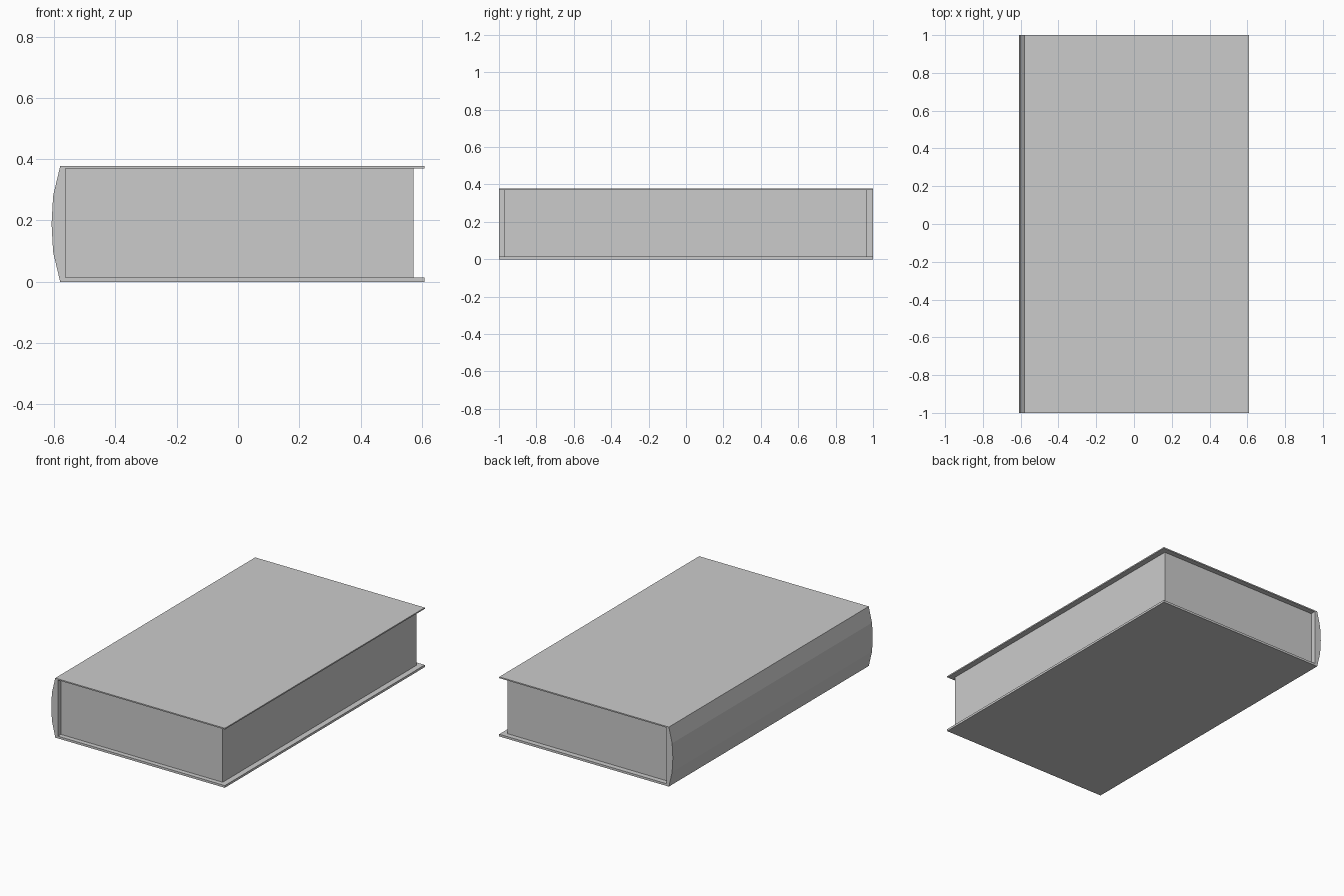
import bpy
import bmesh

cube = bpy.data.objects.get("Cube")
if cube:
    bpy.data.objects.remove(cube, do_unlink=True)

grey = bpy.data.materials.new("plain grey")
grey.use_nodes = True
colour = (0.6, 0.6, 0.6, 1)
grey.diffuse_color = colour
grey.node_tree.nodes["Principled BSDF"].inputs["Base Color"].default_value = colour


def extrude_profile(name, points, y_front, y_back):
    """Extrude an x-z outline along y into a closed, flat-shaded solid."""
    bm = bmesh.new()
    face = bm.faces.new([bm.verts.new((x, y_front, z)) for x, z in points])
    result = bmesh.ops.extrude_face_region(bm, geom=[face])
    moved = [v for v in result["geom"] if isinstance(v, bmesh.types.BMVert)]
    bmesh.ops.translate(bm, verts=moved, vec=(0, y_back - y_front, 0))
    bmesh.ops.recalc_face_normals(bm, faces=bm.faces)
    mesh = bpy.data.meshes.new(name)
    bm.to_mesh(mesh)
    bm.free()
    mesh.materials.append(grey)
    obj = bpy.data.objects.new(name, mesh)
    bpy.context.collection.objects.link(obj)
    return obj


height = 0.377
board_bottom, board_top = 0.014, 0.369   # inner faces of the two boards
hinge, fore_edge = -0.562, 0.608

# Cover: two boards joined by a rounded spine
spine = [(-0.58, height), (-0.603, 0.28), (-0.608, height / 2),
         (-0.603, 0.097), (-0.58, 0)]
boards = [(fore_edge, 0), (fore_edge, board_bottom), (hinge, board_bottom),
          (hinge, board_top), (fore_edge, board_top), (fore_edge, height)]
extrude_profile("cover", spine + boards, -1, 1)

# Pages: one block set back from the cover edges
pages = [(hinge, board_bottom), (0.572, board_bottom),
         (0.572, board_top), (hinge, board_top)]
extrude_profile("pages", pages, -0.97, 0.967)
